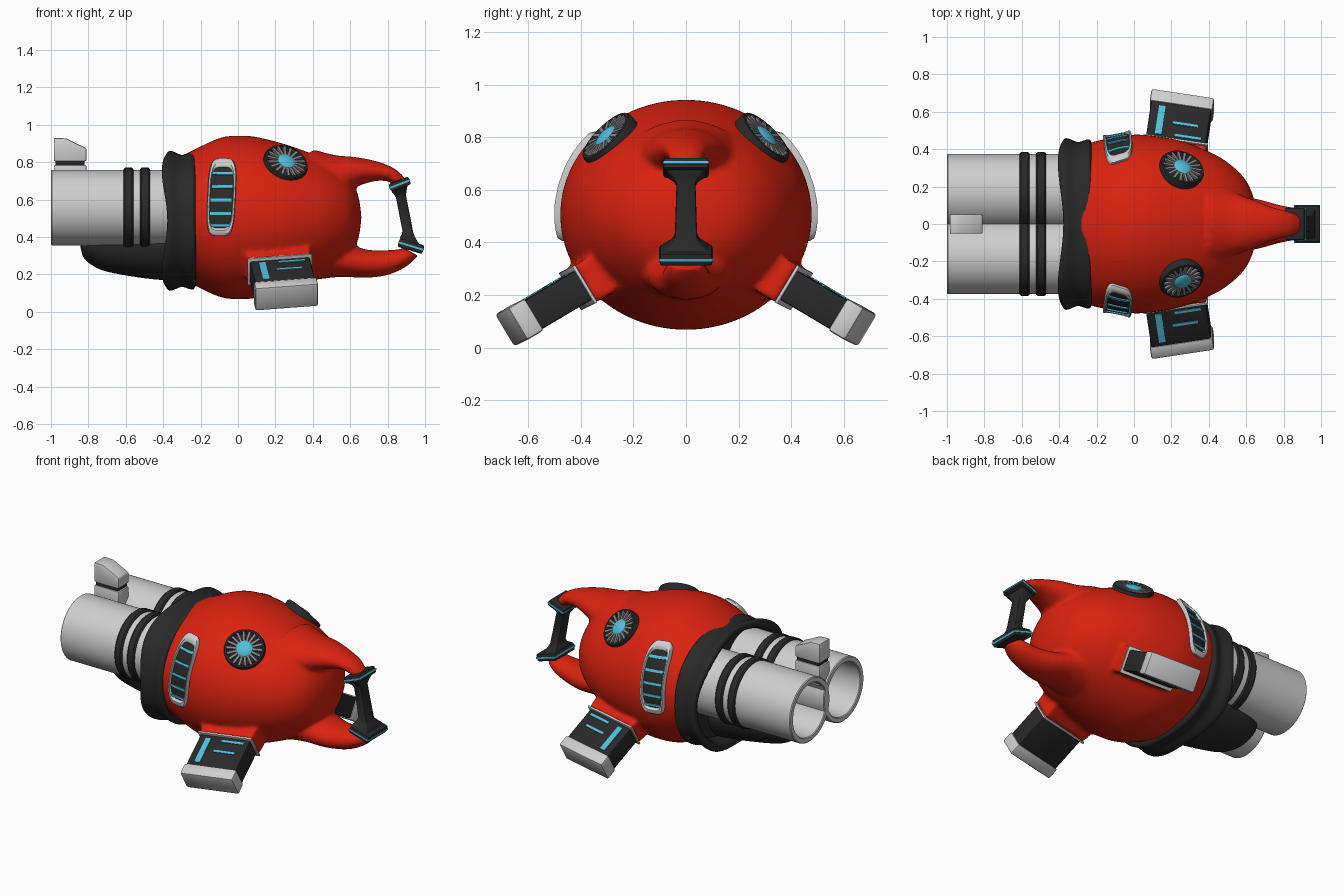
import bpy, bmesh, math
from mathutils import Vector as V

if "Cube" in bpy.data.objects:
    bpy.data.objects.remove(bpy.data.objects["Cube"])

def material(name, rgb):
    m = bpy.data.materials.new(name)
    m.diffuse_color = (*rgb, 1)
    m.use_nodes = True
    m.node_tree.nodes["Principled BSDF"].inputs["Base Color"].default_value = m.diffuse_color
    return m

RED = material("red paint", (0.70, 0.016, 0.005))
DARK = material("dark rubber", (0.022, 0.022, 0.023))
LIGHT = material("light metal", (0.62, 0.62, 0.62))
GREY = material("grey blades", (0.24, 0.24, 0.24))
CYAN = material("cyan glow", (0.08, 0.52, 0.70))

# ---------- helpers ----------
def build(name, parts, mat, bevel=0, angle=35):
    bm = bmesh.new()
    for verts, faces in parts:
        vs = [bm.verts.new(v) for v in verts]
        for f in faces:
            bm.faces.new([vs[i] for i in f])
    bmesh.ops.recalc_face_normals(bm, faces=bm.faces)
    if bevel:
        es = [e for e in bm.edges if e.is_manifold and e.calc_face_angle(0) > 0.5]
        bmesh.ops.bevel(bm, geom=es, offset=bevel, segments=2, profile=0.5, affect='EDGES')
    me = bpy.data.meshes.new(name)
    bm.to_mesh(me)
    bm.free()
    me.materials.append(mat)
    ob = bpy.data.objects.new(name, me)
    bpy.context.collection.objects.link(ob)
    bpy.ops.object.select_all(action='DESELECT')
    ob.select_set(True)
    bpy.context.view_layer.objects.active = ob
    bpy.ops.object.shade_smooth_by_angle(angle=math.radians(angle))
    return ob

def loft(rings, closed=False):
    n, m = len(rings[0]), len(rings)
    faces = [(i * n + j, i * n + (j + 1) % n, (i + 1) % m * n + (j + 1) % n, (i + 1) % m * n + j)
             for i in range(m if closed else m - 1) for j in range(n)]
    if not closed:
        faces += [tuple(range(n)), tuple(range((m - 1) * n, m * n))]
    return [v for r in rings for v in r], faces

def slab(o, A, B, C, a, b, c):
    """Box spanning ranges a, b, c along three axes from origin o."""
    return loft([[o + A * x + B * y + C * z for y, z in
                  ((b[0], c[0]), (b[1], c[0]), (b[1], c[1]), (b[0], c[1]))] for x in a])

def lathe(o, axis, prof, n=48, closed=False):
    """Revolve (distance along axis, radius) points."""
    q = axis.to_track_quat('Z', 'Y')
    return loft([[o + q @ V((r * math.cos(t), r * math.sin(t), h)) for t in
                  [2 * math.pi * k / n for k in range(n)]] for h, r in prof], closed)

def smooth(pts, k=8):
    """Catmull-Rom through rows of numbers."""
    p = [pts[0]] + list(pts) + [pts[-1]]
    out = []
    for i in range(1, len(p) - 2):
        for t in [s / k for s in range(k)]:
            out.append([0.5 * (2 * b + (c - a) * t + (2 * a - 5 * b + 4 * c - d) * t * t
                        + (3 * b - a - 3 * c + d) * t ** 3)
                        for a, b, c, d in zip(p[i - 1], p[i], p[i + 1], p[i + 2])])
    return out + [list(pts[-1])]

TAU = [2 * math.pi * k / 64 for k in range(64)]
ZC = 0.505
X, Y, Z = V((1, 0, 0)), V((0, 1, 0)), V((0, 0, 1))

# ---------- body hull, blended with handle arms and fin sockets ----------
hull = smooth([(-.30, .40, .33), (-.25, .43, .355), (-.1, .466, .424), (0, .478, .437), (.1, .472, .43),
               (.25, .445, .392), (.4, .387, .338), (.5, .33, .285), (.59, .245, .21),
               (.64, .14, .125), (.66, .01, .01)])
parts = [loft([[V((x, ry * math.cos(t), ZC + rz * math.sin(t))) for t in TAU] for x, ry, rz in hull])]

# arms: top x, top z, bottom x, bottom z, half width
upper = [(.40, .87, .40, .55, .22), (.52, .838, .54, .62, .17), (.63, .828, .65, .675, .13),
         (.75, .803, .74, .70, .09), (.84, .765, .81, .695, .07), (.90, .71, .83, .67, .055)]
lower = [(.40, .17, .40, .45, .20), (.55, .187, .55, .38, .16), (.68, .182, .68, .335, .13),
         (.80, .197, .78, .33, .10), (.90, .242, .86, .335, .085), (.965, .30, .88, .345, .065)]
for arm in (upper, lower):
    parts.append(loft([[V(((a + c) / 2 + (a - c) / 2 * math.sin(t), w * math.cos(t),
                           (b + d) / 2 + (b - d) / 2 * math.sin(t))) for t in TAU[::2]]
                       for a, b, c, d, w in smooth(arm, 5)]))

def fin_frame(s):
    return (V((.22, .39 * s, .24)), V((.13, .86 * s, -.51)),
            V((1, -.15 * s, .075)), V((0, .515 * s, .857)))

for s in (1, -1):
    parts.append(slab(*fin_frame(s), (-.2, .02), (-.172, .172), (-.082, .082)))
body = build("body", parts, RED)
rm = body.modifiers.new("blend", 'REMESH')
rm.mode, rm.voxel_size, rm.use_smooth_shade = 'VOXEL', 0.012, True
sm = body.modifiers.new("soften", 'SMOOTH')
sm.factor, sm.iterations = 0.5, 10

def side(x, z, s, off):
    """Point on the hull side at (x, z), pushed out by off."""
    for p, q in zip(hull, hull[1:]):
        if p[0] <= x <= q[0]:
            f = (x - p[0]) / (q[0] - p[0])
            ry, rz = (p[i] + (q[i] - p[i]) * f for i in (1, 2))
    y = ry * math.sqrt(1 - ((z - ZC) / rz) ** 2)
    n = V((0, y / ry ** 2, (z - ZC) / rz ** 2)).normalized()
    return V((x, s * (y + n.y * off), z + n.z * off))

# ---------- collar: squarish ring with a flared lip ----------
def collar_ring(x, k):
    out = []
    for t in TAU:
        c, s = math.cos(t), math.sin(t)
        r = (abs(c) ** 2.3 + abs(s) ** 2.3) ** (-1 / 2.3)
        lean = max(0, (-.28 - x) / .1) * .03 * math.sin(2 * t) ** 2
        out.append(V((x - lean, (.455 + k) * r * c, .487 + (.37 + k) * r * s)))
    return out
build("collar", [loft([collar_ring(x, k) for x, k in smooth(
    [(-.225, -.03), (-.235, -.005), (-.26, -.005), (-.30, -.018), (-.34, -.002), (-.365, .004),
     (-.378, -.01), (-.37, -.04), (-.34, -.055), (-.28, -.06), (-.225, -.03)], 2)[:-1]], True)], DARK, angle=60)
build("collar_back_plate", [loft([collar_ring(x, -.045) for x in (-.30, -.28)])], DARK)

# ---------- twin barrels and clamp rings ----------
for s, tag in ((1, "left"), (-1, "right")):
    o = V((0, .172 * s, .558))
    build("barrel_" + tag, [lathe(o, X, [(-.28, .01), (-.28, .202), (-.995, .202), (-1, .197), (-1, .172),
                                         (-.995, .168), (-.42, .168), (-.42, .01)], 64)], LIGHT)
    build("clamp_rings_" + tag, [lathe(o, X, [(c - .026, .19), (c - .026, .206), (c - .018, .213), (c + .018, .213),
                                              (c + .026, .206), (c + .026, .19)], 64, True)
                                 for c in (-.585, -.497)], DARK)

# ---------- dark keel under the barrels ----------
keel = smooth([(-.842, .345, .07), (-.825, .29, .13), (-.78, .25, .165), (-.70, .215, .19),
               (-.50, .18, .22), (-.33, .165, .25)], 5)
build("keel", [loft([[V((x, w * math.cos(t), min(.367, .365 + (.365 - b) * math.sin(t)))) for t in TAU]
                     for x, b, w in keel])], DARK)

# ---------- sight ----------
sight = [(-.985, .805), (-.985, .93), (-.92, .928), (-.81, .875), (-.81, .805)]
build("sight_top", [loft([[V((x, y, z)) for x, z in sight] for y in (-.052, .052)])], LIGHT, .008)
build("sight_gap", [slab(V(), X, Y, Z, (-.975, -.82), (-.045, .045), (.77, .81))], DARK)
build("sight_base", [slab(V(), X, Y, Z, (-.985, -.81), (-.052, .052), (.66, .785))], LIGHT, .008)

# ---------- front grip with end caps ----------
def grip_ring(t, hx, hy):
    c = V((.862 + .058 * t, 0, .665 - .295 * t))
    d = V((1, 0, .35 - .75 * t)).normalized()
    return [c + d * hx * a + Y * hy * b for a, b in ((1, 1), (-1, 1), (-1, -1), (1, -1))]
build("grip", [loft([grip_ring(*r) for r in ((0, .048, .08), (.1, .034, .045), (.16, .027, .036), (.8, .03, .042),
                                             (.87, .036, .05), (1, .062, .095))])], DARK, .008)
for tag, c, d, hx, hy, th in (("upper", V((.865, 0, .683)), V((.11, 0, .042)), .057, .086, .022),
                              ("lower", V((.925, 0, .352)), V((.14, 0, -.042)), .069, .10, .024)):
    d.normalize()
    n = d.cross(Y)
    build("grip_cap_" + tag, [slab(c, d, Y, n, (-hx, hx), (-hy, hy), (-th, th))], DARK, .01)
    e = .002
    build("grip_line_" + tag, [slab(c, d, Y, n, (-hx - e, hx + e), (-hy - e, hy + e), (-.005, .005))], CYAN)

# ---------- items on both sides ----------
for s, tag in ((1, "left"), (-1, "right")):
    # fins
    f = fin_frame(s)
    build("fin_" + tag, [slab(*f, (-.1, .26), (-.16, .16), (-.064, .064))], DARK, .01)
    build("fin_rim_" + tag, [slab(*f, (.017, .03), (-.173, .173), (-.083, .083))], LIGHT, .004)
    build("fin_tip_" + tag, [slab(*f, (.245, .32), (-.168, .168), (-.071, .071))], LIGHT, .012)
    build("fin_marks_" + tag, [slab(*f, a, b, (.06, .068)) for a, b in
                               (((.05, .225), (-.115, -.08)), ((.125, .14), (-.03, .105)),
                                ((.05, .065), (-.01, .13)))], CYAN)

    # side vent: curved dark panel, frame and glowing slats
    def vent(t, k):
        c, q = math.cos(t), math.sin(t)
        z = .61 + .18 * k * math.copysign(abs(q) ** .5, q)
        return -.088 + .067 * k * math.copysign(abs(c) ** .5, c) + .05 * (z - .61), z
    build("vent_panel_" + tag, [loft([[side(*vent(t, k), s, .007) for t in TAU]
                                      for k in (1, .8, .6, .4, .2, .02)])], DARK)
    build("vent_frame_" + tag, [loft([[side(*vent(t, k), s, off) for k, off in
                                       ((1.12, -.02), (1.12, .014), (1.06, .024), (.95, .022), (.88, .002))]
                                      for t in TAU], True)], LIGHT, angle=50)
    slats = []
    for z in (.735, .665, .595, .525, .465):
        slats.append(loft([[side(x + .05 * (z - .61), z + h, s, off) for h, off in
                            ((-.007, .002), (-.007, .014), (.007, .014), (.007, .002))]
                           for x in (-.145, -.12, -.09, -.06, -.033)]))
    build("vent_slats_" + tag, slats, CYAN)

    # round fan: dark housing, radial blades, glowing hub
    n = V((.3, .67 * s, .67)).normalized()
    o = V((.25, .285 * s, .785)) + n * .02
    build("fan_housing_" + tag, [lathe(o, n, [(-.06, .12), (.0, .122), (.012, .117), (.014, .106), (.004, .1),
                                              (0, .095), (0, .005)])], DARK)
    q = n.to_track_quat('Z', 'Y')
    blades = []
    for k in range(18):
        t = 2 * math.pi * k / 18
        r, w = q @ V((math.cos(t), math.sin(t), 0)), q @ V((-math.sin(t), math.cos(t), 0))
        blades.append(slab(o, r, w, n, (.045, .105), (-.007, .007), (-.005, .014)))
    build("fan_blades_" + tag, blades, GREY)
    build("fan_hub_" + tag, [lathe(o, n, [(-.01, .054), (.008, .054), (.016, .046), (.022, .03), (.025, .003)])], CYAN)
